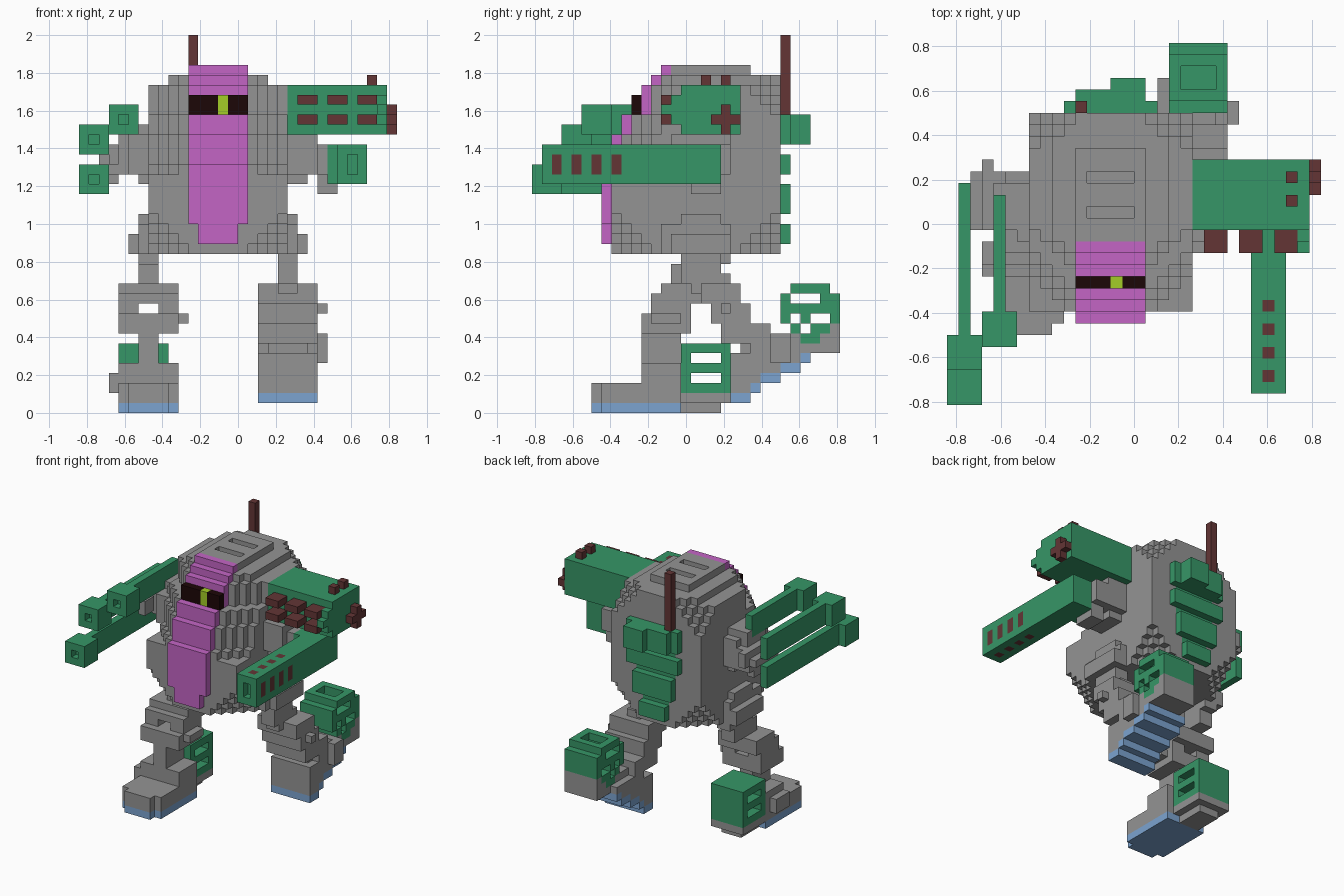
import bpy, bmesh

cube = bpy.data.objects.get("Cube")
if cube:
    bpy.data.objects.remove(cube, do_unlink=True)

V = 2 / 38  # edge length of one block


def material(name, r, g, b):
    m = bpy.data.materials.new(name)
    m.use_nodes = True
    m.diffuse_color = (r, g, b, 1)
    m.node_tree.nodes["Principled BSDF"].inputs["Base Color"].default_value = (r, g, b, 1)
    return m


GREY = material("grey", 0.295, 0.295, 0.295)
GREEN = material("green", 0.037, 0.305, 0.135)
MAGENTA = material("magenta", 0.55, 0.13, 0.56)
BLUE = material("blue", 0.2, 0.37, 0.63)
BROWN = material("brown", 0.125, 0.036, 0.036)
BLACK = material("black", 0.012, 0.002, 0.002)
LIME = material("lime", 0.37, 0.61, 0.02)

parts, taken = [], set()


def block(x0, x1, y0, y1, z0, z1):
    """Cells of a box; x is centred, y counts from the front, z from the ground."""
    return {(x, y, z) for x in range(x0, x1) for y in range(y0, y1) for z in range(z0, z1)}


def blocks(*boxes):
    return set().union(*(block(*b) for b in boxes))


def part(name, mat, cells):
    """Claim the cells that no earlier part uses."""
    cells = cells - taken
    taken.update(cells)
    parts.append((name, mat, cells))


def build(name, mat, cells):
    """Mesh the outer faces of a part's cells."""
    bm = bmesh.new()
    verts = {}
    for c in sorted(cells):
        for axis in range(3):
            for side in (0, 1):
                n = list(c)
                n[axis] += 2 * side - 1
                if tuple(n) in taken:
                    continue
                u, w = (axis + 1) % 3, (axis + 2) % 3
                face = []
                for du, dw in ((0, 0), (1, 0), (1, 1), (0, 1)):
                    p = list(c)
                    p[axis] += side
                    p[u] += du
                    p[w] += dw
                    p = tuple(p)
                    if p not in verts:
                        verts[p] = bm.verts.new((p[0] * V, (p[1] - 15.5) * V, p[2] * V))
                    face.append(verts[p])
                bm.faces.new(face if side else face[::-1])
    me = bpy.data.meshes.new(name)
    bm.to_mesh(me)
    bm.free()
    me.materials.append(mat)
    bpy.context.collection.objects.link(bpy.data.objects.new(name, me))


# Visor and face plate, stepping back towards the top
part("visor_light", LIME, block(-2, -1, 10, 11, 30, 32))
part("visor", BLACK, block(-5, 1, 10, 11, 30, 32))


def front(z):
    for top, y in ((25, 7), (28, 8), (30, 9), (33, 11), (34, 12)):
        if z < top:
            return y
    return 13


plate = block(-4, 0, 7, 8, 17, 19)
for z in range(19, 35):
    plate |= block(-5, 1, front(z), front(z) + (2 if z < 34 else 1), z, z + 1)
part("face_plate", MAGENTA, plate)

# Antenna and stepped back pack
part("antenna", BROWN, block(-5, -4, 25, 26, 30, 38))
part("back_pack", GREEN, blocks(
    (-6, 2, 25, 26, 27, 30), (-5, 1, 25, 27, 27, 30), (-2, 1, 25, 28, 27, 30),
    (-6, 2, 25, 26, 24, 26), (-5, 1, 25, 26, 20, 23), (-4, 0, 25, 26, 17, 19),
    (-5, 1, 24, 25, 23, 28), (-4, 0, 24, 25, 18, 21)))

# Torso: box with a sloped front and stepped corners
torso = set()
for x, y, z in block(-9, 5, 8, 25, 16, 35):
    dx, back, nose = min(x + 9, 4 - x), 24 - y, y - front(z) - 1
    if nose < 0 or (z == 33 and dx < 2) or (z == 34 and (dx < 4 or y > 21)):
        continue
    if dx + back + min(z - 16, abs(33 - z)) < 4 and z < 34:
        continue
    if dx + nose < (3 if z >= 24 else 20 - z):
        continue
    torso.add((x, y, z))
for y in (16, 19):  # roof grooves
    torso -= block(-4, 0, y, y + 1, 34, 35)
part("torso", GREY, torso)

# Left upper weapon with barrels and knobs
barrels = set()
for x in (6, 9, 12):
    for z in (29, 31):
        barrels |= block(x, x + 2, 13, 15, z, z + 1)
part("barrels", BROWN, barrels)
part("weapon_knobs", BROWN, blocks(
    (15, 16, 18, 21, 29, 30), (15, 16, 19, 20, 28, 31),
    (13, 14, 17, 18, 33, 34), (13, 14, 19, 20, 33, 34)))
part("weapon_box", GREEN, blocks(
    (5, 15, 15, 21, 28, 33), (14, 15, 14, 21, 29, 32), (14, 15, 13, 14, 30, 31)))

# Left long gun with slots on every side and an open muzzle
slots = set()
for y in (2, 4, 6, 8):
    for x in (10, 12):
        slots |= block(x, x + 1, y, y + 1, 24, 26)
    for z in (23, 26):
        slots |= block(11, 12, y, y + 1, z, z + 1)
part("gun_slots", BROWN, slots)
part("long_gun", GREEN, blocks((10, 13, 1, 19, 23, 27), (9, 10, 15, 18, 23, 27))
     - block(11, 12, 1, 2, 24, 26))
part("left_arm", GREY, blocks(
    (5, 8, 14, 20, 24, 28), (5, 7, 15, 19, 23, 28), (8, 10, 15, 20, 24, 27),
    (8, 10, 16, 19, 22, 24)))

# Right arm: three bars, each with a hollow-tipped head
for name, x, y, z, end in (("upper", -13, 5, 28, 18), ("middle", -16, 3, 26, 19),
                           ("lower", -16, 0, 22, 19)):
    head = block(x, x + 3, y, y + 3, z, z + 3) - block(x + 1, x + 2, y, y + 1, z + 1, z + 2)
    part(name + "_prong", GREEN, head | block(x + 1, x + 2, y + 3, end, z, z + 3))
part("right_arm", GREY, blocks(
    (-11, -9, 13, 20, 24, 28), (-10, -9, 14, 19, 23, 29), (-12, -9, 15, 19, 24, 29),
    (-13, -11, 15, 20, 24, 27), (-14, -12, 15, 20, 25, 26), (-13, -12, 19, 21, 25, 27),
    (-13, -12, 16, 19, 23, 24), (-13, -12, 12, 14, 25, 27)))

# Hips
for name, x, s in (("right_hip", -9, -1), ("left_hip", 5, 1)):
    cells = set()
    for w, y0, y1, z1 in ((1, 13, 20, 19), (1, 15, 19, 20), (2, 14, 20, 18)):
        a, b = sorted((x - s * 4, x + s * w))
        cells |= block(a, b, y0, y1, 16, z1)
    part(name, GREY, cells)

# Right leg, standing
part("right_sole", BLUE, blocks((-12, -6, 7, 15, 0, 1), (-11, -7, 6, 7, 0, 1)))
calf = block(-12, -7, 15, 20, 2, 7)
for z in (3, 5):
    calf -= block(-12, -7, 16, 19, z, z + 1)
part("right_calf_box", GREEN, calf)
part("right_foot", GREY, blocks(
    (-12, -6, 7, 15, 1, 3), (-11, -7, 6, 7, 1, 3), (-12, -6, 11, 15, 3, 5),
    (-13, -12, 11, 14, 2, 4), (-12, -7, 15, 20, 1, 2), (-11, -8, 15, 19, 0, 1)))
part("right_leg", GREY, blocks(
    (-10, -8, 11, 15, 5, 8), (-12, -6, 11, 16, 8, 10), (-11, -5, 12, 15, 9, 10),
    (-12, -10, 12, 16, 10, 11), (-8, -6, 12, 16, 10, 11), (-12, -6, 12, 17, 11, 12),
    (-12, -6, 13, 17, 12, 13), (-10, -8, 14, 19, 13, 15), (-10, -8, 15, 20, 15, 16)))

# Left leg, lifted behind with a tilted foot
sole, foot = set(), set()
for y0, y1, z in ((20, 22, 1), (22, 23, 2), (23, 25, 3), (25, 27, 4), (27, 28, 5)):
    sole |= block(2, 8, y0, y1, z, z + 1)
    foot |= block(2, 8, y0, y1, z + 1, min(z + 5, 7))
part("left_sole", BLUE, sole)
cage = blocks((3, 8, 26, 30, 9, 13), (3, 8, 25, 31, 9, 12), (3, 8, 26, 30, 8, 9),
              (3, 8, 27, 29, 7, 8))
for cut in ((3, 8, 26, 29, 11, 12), (3, 8, 26, 27, 9, 10), (3, 8, 28, 30, 9, 10),
            (3, 8, 27, 28, 8, 9), (4, 7, 27, 29, 12, 13)):
    cage -= block(*cut)
part("left_ankle_cage", GREEN, cage)
part("left_foot", GREY, foot | blocks(
    (3, 8, 25, 31, 6, 7), (3, 8, 29, 31, 7, 9), (3, 8, 25, 27, 7, 8), (8, 9, 24, 26, 5, 8)))
part("left_leg", GREY, blocks(
    (4, 6, 15, 19, 13, 16), (4, 6, 16, 20, 12, 14), (2, 8, 17, 21, 11, 13),
    (2, 8, 18, 22, 9, 11), (8, 9, 19, 20, 10, 11), (2, 8, 19, 24, 7, 9),
    (3, 7, 21, 25, 6, 8)))

for p in parts:
    build(*p)
